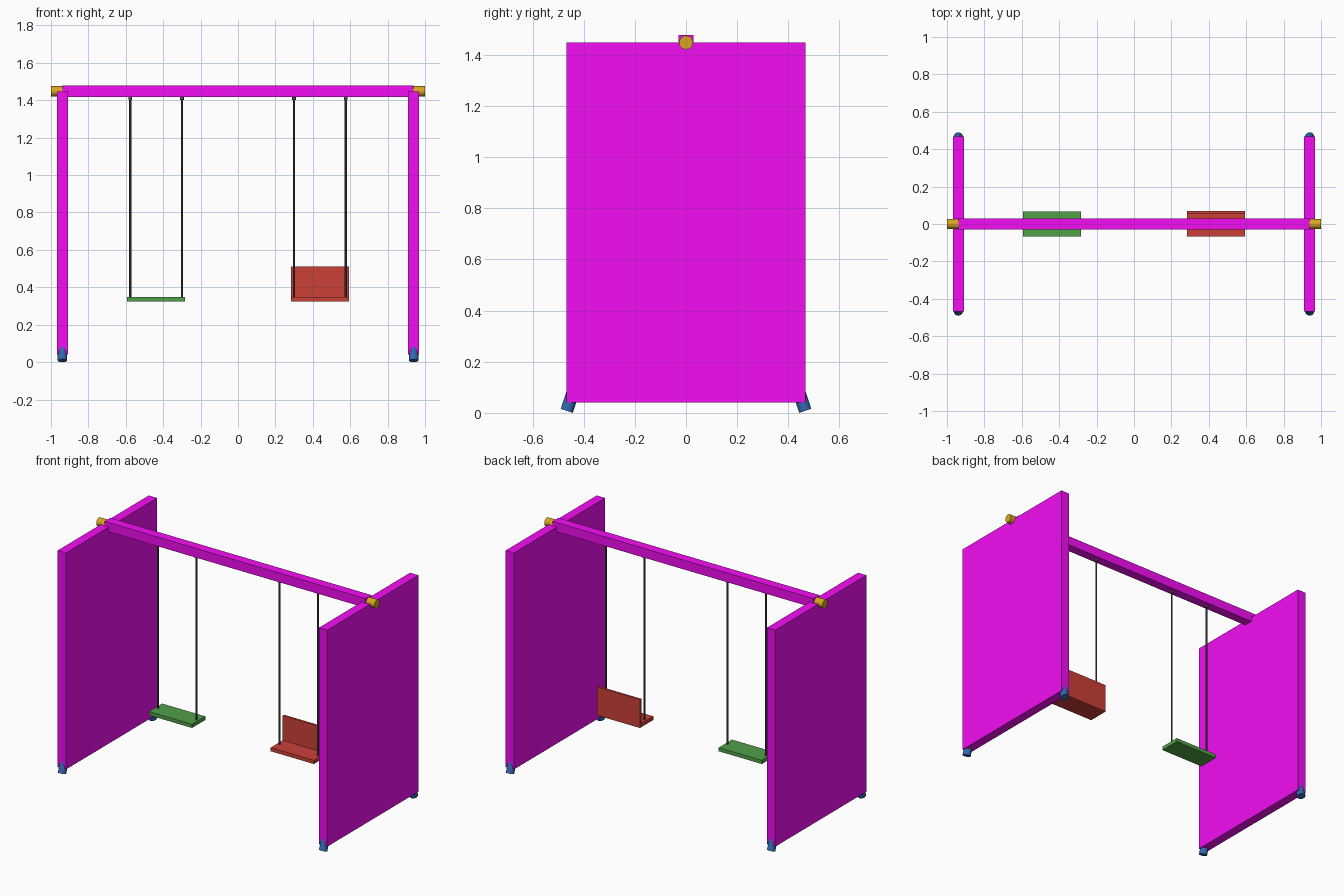
import bpy, math
from mathutils import Vector

if "Cube" in bpy.data.objects:
    bpy.data.objects.remove(bpy.data.objects["Cube"])


def mat(name, rgb):
    m = bpy.data.materials.new(name)
    m.diffuse_color = (*rgb, 1)
    m.use_nodes = True
    m.node_tree.nodes["Principled BSDF"].inputs["Base Color"].default_value = m.diffuse_color
    return m


BLUE = mat("blue", (0.033, 0.14, 0.43))
YELLOW = mat("yellow", (0.70, 0.38, 0.016))
GREEN = mat("green", (0.084, 0.35, 0.067))
RED = mat("red", (0.60, 0.051, 0.039))
DARK = mat("dark_metal", (0.075, 0.07, 0.065))
MAGENTA = mat("magenta", (0.9, 0.004, 0.9))


def rod(name, a, b, r, material, sides=20):
    a, b = Vector(a), Vector(b)
    d = b - a
    bpy.ops.mesh.primitive_cylinder_add(vertices=sides, radius=r, depth=d.length,
                                        location=(a + b) / 2)
    o = bpy.context.object
    o.name = name
    o.rotation_euler = d.to_track_quat('Z', 'Y').to_euler()
    bpy.ops.object.shade_smooth_by_angle(angle=math.radians(40))
    o.data.materials.append(material)
    return o


def box(name, lo, hi, material):
    lo, hi = Vector(lo), Vector(hi)
    bpy.ops.mesh.primitive_cube_add(size=1, location=(lo + hi) / 2)
    o = bpy.context.object
    o.name = name
    o.scale = hi - lo
    o.data.materials.append(material)
    return o


TOP = 1.448      # beam axis height
END = 0.939      # x of each end panel
H = 0.03         # half thickness of beam and panels

# square top beam
box("top_beam", (-END, -H, TOP - H), (END, H, TOP + H), MAGENTA)

for sx, side in ((-1, "left"), (1, "right")):
    x = sx * END
    # upright end panel and the round joint through its top
    box(f"{side}_end_panel", (x - H, -0.468, 0.041), (x + H, 0.468, TOP), MAGENTA)
    rod(f"{side}_joint", (sx * 0.88, 0, TOP), (sx * 1.0, 0, TOP), 0.027, YELLOW)
    # splayed feet
    for sy, end in ((-1, "front"), (1, "back")):
        ground = Vector((x, sy * 0.466, 0.008))
        up = (Vector((x, 0, TOP)) - ground).normalized()
        rod(f"{side}_{end}_foot", ground, ground + up * 0.085, 0.025, BLUE)

# two swings: seat, chains and hangers
for cx, name, colour in ((-0.438, "flat", GREEN), (0.438, "backed", RED)):
    box(f"{name}_seat", (cx - 0.155, -0.068, 0.325), (cx + 0.155, 0.068, 0.349), colour)
    for s, side in ((-1, "left"), (1, "right")):
        x = cx + s * 0.138
        rod(f"{name}_{side}_chain", (x, 0, 0.345), (x, 0, 1.43), 0.006, DARK, 8)
        rod(f"{name}_{side}_hanger", (x, 0, 1.402), (x, 0, 1.432), 0.01, DARK, 12)

# backrest of the second swing
box("seat_backrest", (0.283, 0.055, 0.325), (0.593, 0.069, 0.51), RED)
